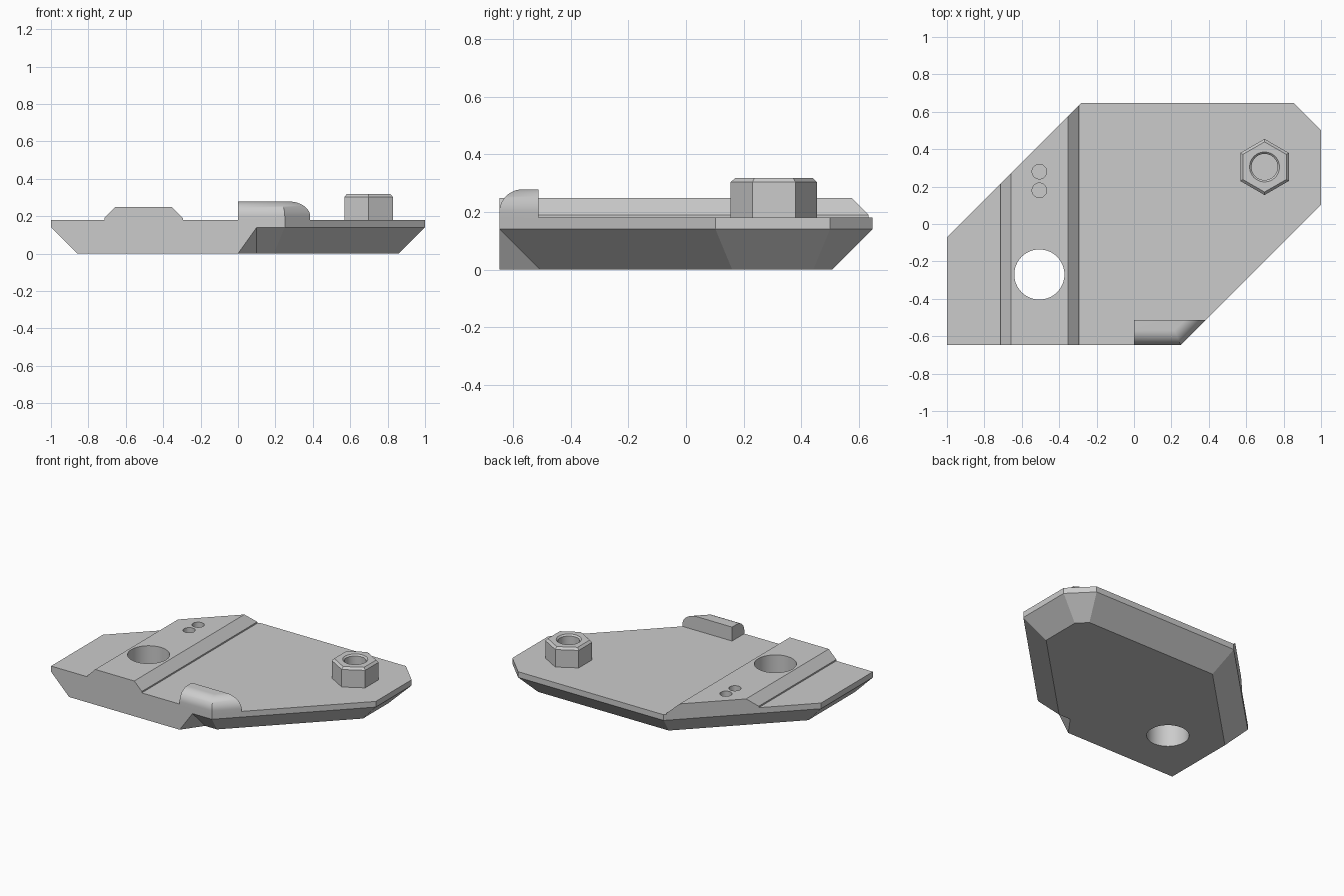
import bpy, bmesh, math

cube = bpy.data.objects.get("Cube")
if cube:
    bpy.data.objects.remove(cube, do_unlink=True)

grey = bpy.data.materials.new("plain grey")
grey.use_nodes = True
GREY = (0.6, 0.6, 0.6, 1)
grey.diffuse_color = GREY
grey.node_tree.nodes["Principled BSDF"].inputs["Base Color"].default_value = GREY


def loft(name, rings, smooth=False):
    """Closed solid skinned through rings that have equal point counts."""
    bm = bmesh.new()
    loops = [[bm.verts.new(p) for p in ring] for ring in rings]
    n = len(loops[0])
    for low, high in zip(loops, loops[1:]):
        for i in range(n):
            j = (i + 1) % n
            bm.faces.new((low[i], low[j], high[j], high[i]))
    bm.faces.new(loops[0][::-1])
    bm.faces.new(loops[-1])
    bmesh.ops.remove_doubles(bm, verts=bm.verts, dist=0.0005)
    bmesh.ops.recalc_face_normals(bm, faces=bm.faces)
    mesh = bpy.data.meshes.new(name)
    bm.to_mesh(mesh)
    bm.free()
    mesh.materials.append(grey)
    obj = bpy.data.objects.new(name, mesh)
    bpy.context.collection.objects.link(obj)
    if smooth:
        activate(obj)
        bpy.ops.object.shade_smooth_by_angle(angle=math.radians(30))
    return obj


def activate(obj):
    bpy.ops.object.select_all(action='DESELECT')
    obj.select_set(True)
    bpy.context.view_layer.objects.active = obj


def ring(x, y, z, r, sides, turn=0.0):
    angles = [turn + math.tau * i / sides for i in range(sides)]
    return [(x + r * math.cos(a), y + r * math.sin(a), z) for a in angles]


def cut(targets, name, rings):
    """Subtract a lofted cutter from each target."""
    cutter = loft(name, rings)
    cutter.hide_render = True
    for obj in targets:
        mod = obj.modifiers.new(name, 'BOOLEAN')
        mod.operation = 'DIFFERENCE'
        mod.solver = 'EXACT'
        mod.object = cutter
        activate(obj)
        bpy.ops.object.modifier_apply(modifier=mod.name)
    bpy.data.objects.remove(cutter, do_unlink=True)
    for obj in targets:
        activate(obj)
        bpy.ops.object.shade_smooth_by_angle(angle=math.radians(30))


FRONT, BACK, DECK, RIM = -0.648, 0.648, 0.18, 0.14

# Base plate: rim outline and the smaller underside; the repeated rim point
# makes the triangular notch beside the straight front wall
rim = [(-1, FRONT), (0.1, FRONT), (0.1, FRONT), (0.25, FRONT), (1, 0.102),
       (1, 0.5), (0.852, BACK), (-0.28, BACK), (-1, -0.072)]
under = [(-0.86, FRONT), (0, FRONT), (0.1, -0.508), (0.192, -0.508), (0.86, 0.16),
         (0.86, 0.442), (0.794, 0.508), (-0.222, 0.508), (-0.86, -0.13)]
base_plate = loft("base_plate", [[(x, y, z) for x, y in outline]
                  for outline, z in ((under, 0), (rim, RIM), (rim, DECK))])

# Raised ridge with bevelled flanks, trimmed along the plate's slanted edge
profile = [(-0.715, 0.17), (-0.715, 0.19), (-0.657, 0.248),
           (-0.353, 0.248), (-0.294, 0.19), (-0.294, 0.17)]
ridge = loft("ridge", [[(x, FRONT, z) for x, z in profile],
                       [(x, x + 0.928, z) for x, z in profile]])

# Round through hole and two shallow pin holes
HX = -0.506
cut([base_plate, ridge], "through_hole_cutter",
    [ring(HX, -0.27, z, 0.134, 64) for z in (-0.1, 0.4)])
for y in (0.28, 0.18):
    cut([ridge], "pin_hole_cutter", [ring(HX, y, z, 0.039, 32) for z in (0.208, 0.4)])

# Corner stop: outer edges rounded over by shrinking rings
RADIUS, STEPS, STOP_BACK = 0.08, 12, -0.512


def stop_ring(inset, z):
    return [(0, FRONT + inset, z), (0.25 - 0.414 * inset, FRONT + inset, z),
            (0.386 - 1.414 * inset, STOP_BACK, z), (0, STOP_BACK, z)]


stop_rings = [stop_ring(0, 0.17)]
for i in range(STEPS + 1):
    a = math.pi / 2 * i / STEPS
    stop_rings.append(stop_ring(RADIUS * (1 - math.cos(a)), 0.198 + RADIUS * math.sin(a)))
loft("corner_stop", stop_rings, smooth=True)

# Hexagonal nut with chamfered top and a countersunk bore
NX, NY, TOP = 0.698, 0.305, 0.318
hex_nut = loft("hex_nut", [ring(NX, NY, z, r, 6, math.pi / 6)
               for z, r in ((0.17, 0.15), (0.303, 0.15), (TOP, 0.134))])
cut([hex_nut], "bore_cutter", [ring(NX, NY, z, r, 48) for z, r in
    ((0.182, 0.07), (TOP - 0.01, 0.07), (TOP, 0.08), (0.4, 0.08))])
